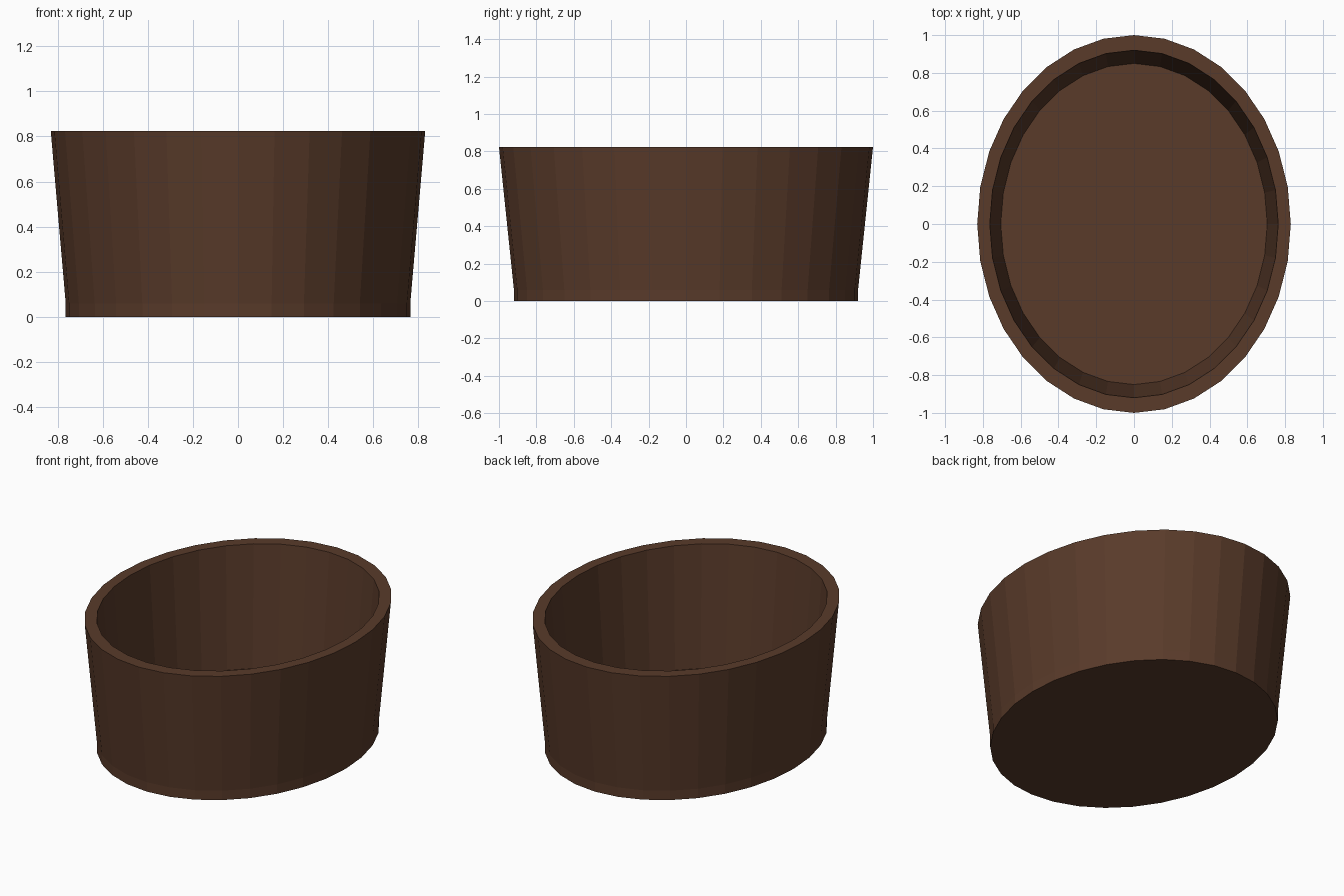
import bpy, bmesh, math

if "Cube" in bpy.data.objects:
    bpy.data.objects.remove(bpy.data.objects["Cube"])

SIDES = 32
OVAL = 0.83  # width relative to length

# Profile (radius along y, height): outer base, foot band, outer rim, inner rim, inner floor
PROFILE = [(0.92, 0.0), (0.92, 0.06), (1.0, 0.825), (0.92, 0.825), (0.85, 0.06)]


def oval_ring(bm, radius, z):
    angles = [2 * math.pi * i / SIDES for i in range(SIDES)]
    return [bm.verts.new((OVAL * radius * math.cos(a), radius * math.sin(a), z)) for a in angles]


# Oval tub: walls swept through the profile, then underside and inner floor
bm = bmesh.new()
rings = [oval_ring(bm, r, z) for r, z in PROFILE]
for low, high in zip(rings, rings[1:]):
    for i in range(SIDES):
        j = (i + 1) % SIDES
        bm.faces.new((low[i], low[j], high[j], high[i]))
bm.faces.new(rings[0][::-1])
bm.faces.new(rings[-1])
bmesh.ops.recalc_face_normals(bm, faces=bm.faces)

mesh = bpy.data.meshes.new("oval_tub")
bm.to_mesh(mesh)
bm.free()
tub = bpy.data.objects.new("oval_tub", mesh)
bpy.context.collection.objects.link(tub)

# Dark brown finish
brown = bpy.data.materials.new("dark_brown")
brown.diffuse_color = (0.10, 0.043, 0.023, 1)
brown.use_nodes = True
brown.node_tree.nodes["Principled BSDF"].inputs["Base Color"].default_value = brown.diffuse_color
mesh.materials.append(brown)
